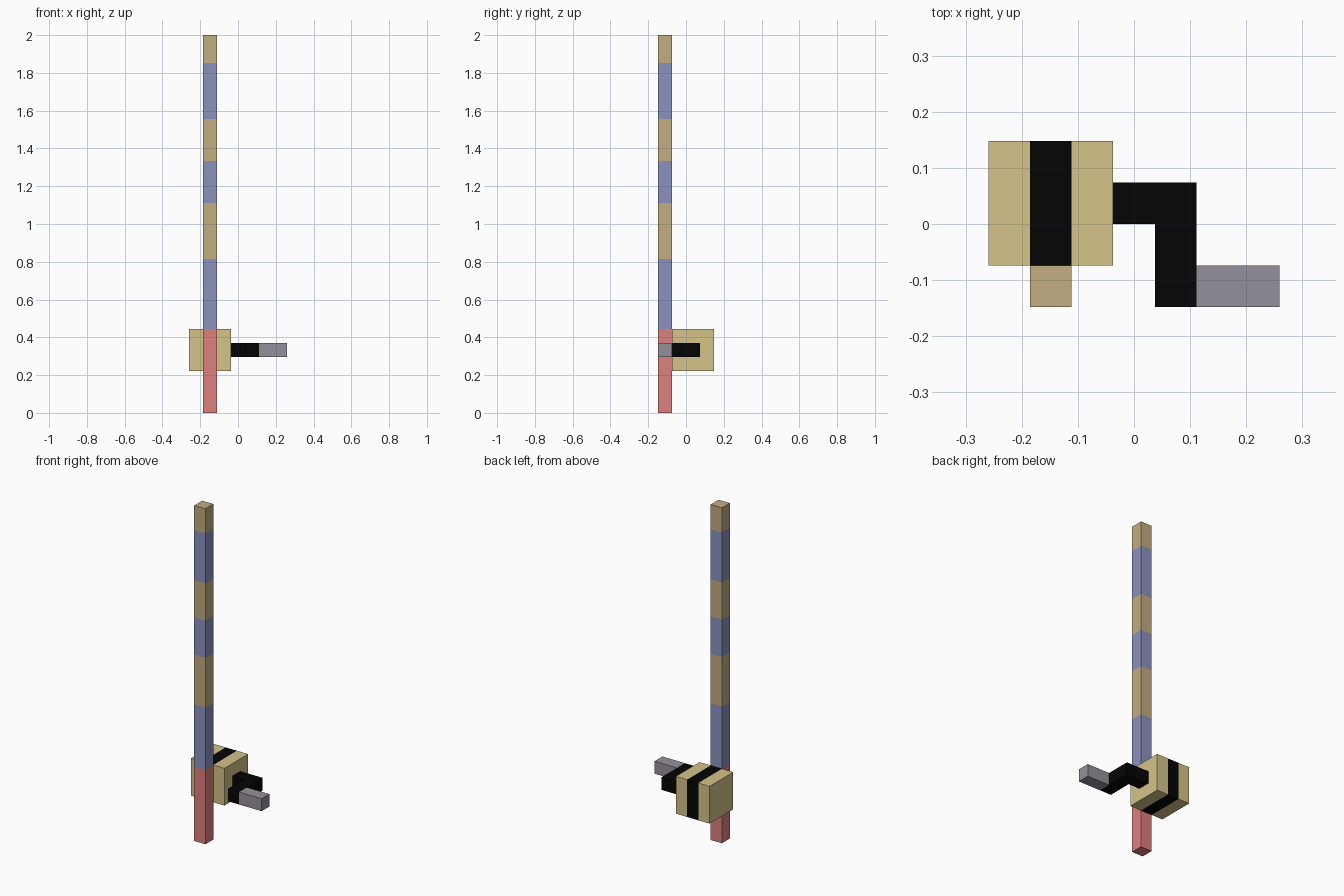
import bpy, bmesh
from mathutils import Vector

if "Cube" in bpy.data.objects:
    bpy.data.objects.remove(bpy.data.objects["Cube"])

U = 2 / 27                      # one building-block unit
ORIGIN = Vector((3.5, 2, 0))    # block coordinates of the model centre


def material(name, rgb):
    m = bpy.data.materials.new(name)
    m.diffuse_color = [c ** 2.2 for c in rgb] + [1]
    m.use_nodes = True
    m.node_tree.nodes["Principled BSDF"].inputs["Base Color"].default_value = m.diffuse_color
    return m


RED = material("red", (0.86, 0.50, 0.49))
BLUE = material("blue", (0.54, 0.57, 0.74))
TAN = material("tan", (0.76, 0.67, 0.50))
BRASS = material("brass", (0.83, 0.76, 0.53))
BLACK = material("black", (0.05, 0.05, 0.05))
GREY = material("grey", (0.58, 0.56, 0.60))


def prism(name, outline, z0, z1, mat, open_sides=()):
    """Extrude an xy outline from z0 to z1, leaving out faces hidden by neighbours.
    Open sides are (axis, position) pairs in block units."""
    bm = bmesh.new()
    base = bm.faces.new([bm.verts.new((x, y, z0)) for x, y in outline])
    top = bmesh.ops.extrude_face_region(bm, geom=[base], use_keep_orig=True)["geom"]
    verts = [v for v in top if isinstance(v, bmesh.types.BMVert)]
    bmesh.ops.translate(bm, verts=verts, vec=(0, 0, z1 - z0))
    bmesh.ops.recalc_face_normals(bm, faces=bm.faces)
    hidden = [f for f in bm.faces
              if any(all(abs(v.co[a] - p) < 1e-4 for v in f.verts) for a, p in open_sides)]
    if hidden:
        bmesh.ops.delete(bm, geom=hidden, context="FACES")
    for v in bm.verts:
        v.co = (v.co - ORIGIN) * U
    mesh = bpy.data.meshes.new(name)
    bm.to_mesh(mesh)
    bm.free()
    mesh.materials.append(mat)
    bpy.context.collection.objects.link(bpy.data.objects.new(name, mesh))


def box(name, x, y, z, mat, open_sides=()):
    outline = [(x[0], y[0]), (x[1], y[0]), (x[1], y[1]), (x[0], y[1])]
    prism(name, outline, z[0], z[1], mat, open_sides)


# Pole: handle and coloured bands stacked upwards
levels = [0, 6, 11, 15, 18, 21, 25, 27]
bands = [RED, BLUE, TAN, BLUE, TAN, BLUE, TAN]
for i, mat in enumerate(bands):
    name = "pole_handle" if i == 0 else f"pole_band_{i}"
    joints = [(2, z) for z in levels[i:i + 2] if 0 < z < 27]
    box(name, (1, 2), (0, 1), levels[i:i + 2], mat, joints)

# Reel: two brass cheeks around a black spool
box("reel_left_cheek", (0, 1), (1, 4), (3, 6), BRASS, [(0, 1)])
box("reel_spool", (1, 2), (1, 4), (3, 6), BLACK, [(0, 1), (0, 2), (1, 1)])
box("reel_right_cheek", (2, 3), (1, 4), (3, 6), BRASS, [(0, 2)])

# Crank: L-shaped arm and its grip
prism("crank_arm", [(3, 2), (4, 2), (4, 0), (5, 0), (5, 3), (3, 3)], 4, 5, BLACK, [(0, 3)])
box("crank_grip", (5, 7), (0, 1), (4, 5), GREY, [(0, 5)])
